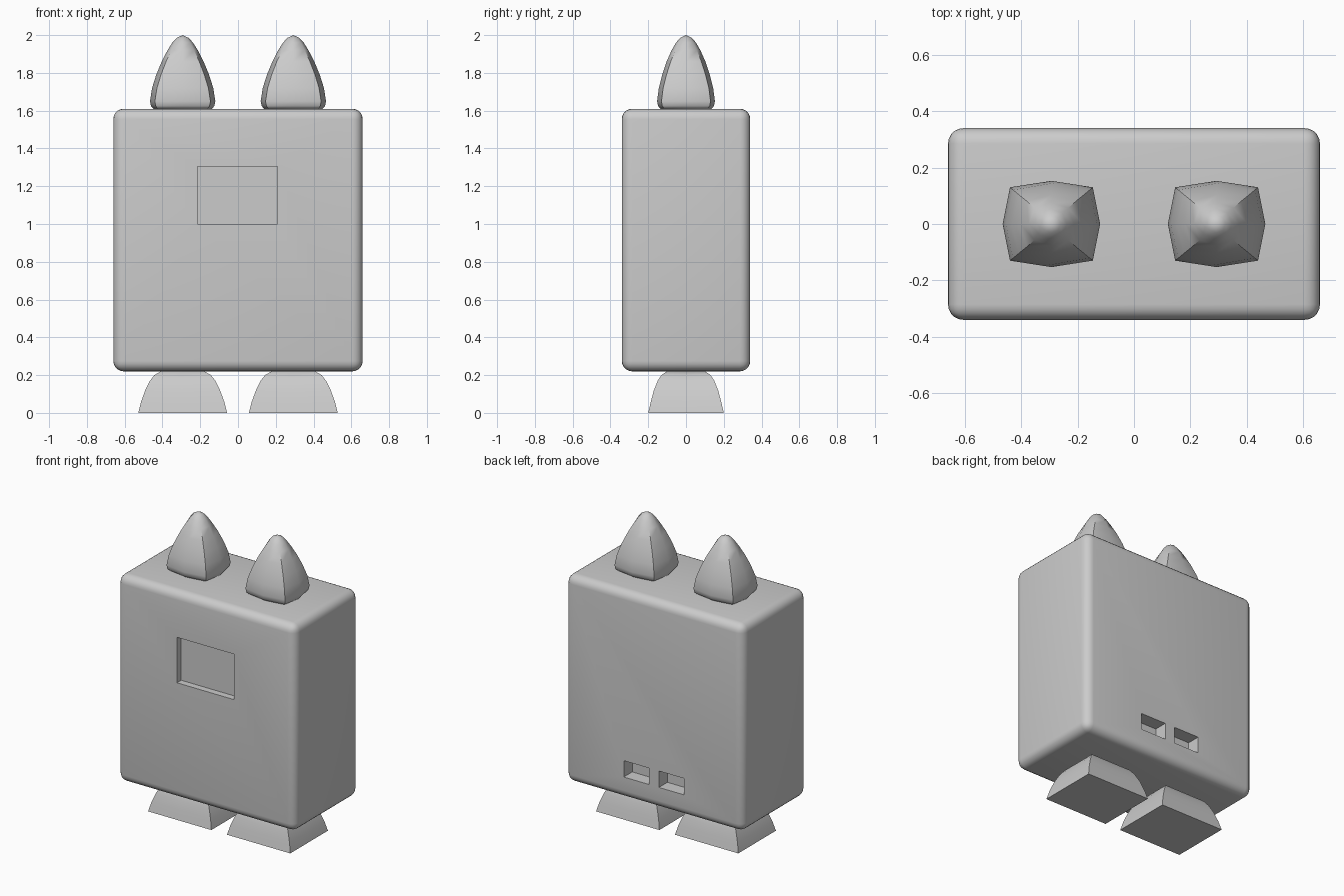
import bpy
import bmesh
from math import radians

cube = bpy.data.objects.get("Cube")
if cube:
    bpy.data.objects.remove(cube, do_unlink=True)

grey = bpy.data.materials.new("plain grey")
grey.use_nodes = True
GREY = (0.6, 0.6, 0.6, 1)
grey.diffuse_color = GREY
grey.node_tree.nodes["Principled BSDF"].inputs["Base Color"].default_value = GREY


def finish(name, bm, smooth=None):
    bmesh.ops.recalc_face_normals(bm, faces=bm.faces)
    mesh = bpy.data.meshes.new(name)
    bm.to_mesh(mesh)
    bm.free()
    mesh.materials.append(grey)
    obj = bpy.data.objects.new(name, mesh)
    bpy.context.collection.objects.link(obj)
    if smooth:
        bpy.ops.object.select_all(action="DESELECT")
        obj.select_set(True)
        bpy.context.view_layer.objects.active = obj
        bpy.ops.object.shade_smooth_by_angle(angle=radians(smooth))
    return obj


def box_mesh(x0, x1, y0, y1, z0, z1):
    bm = bmesh.new()
    bmesh.ops.create_cube(bm, size=1)
    bmesh.ops.scale(bm, vec=(x1 - x0, y1 - y0, z1 - z0), verts=bm.verts)
    bmesh.ops.translate(bm, vec=((x0 + x1) / 2, (y0 + y1) / 2, (z0 + z1) / 2), verts=bm.verts)
    return bm


def loft(name, cx, rings, smooth, tip=None):
    """Eight-sided stack; each ring is (z, half x, half y, corner fullness)."""
    bm = bmesh.new()
    loops = []
    for z, hx, hy, k in rings:
        outline = [(1, 0), (k, k), (0, 1), (-k, k), (-1, 0), (-k, -k), (0, -1), (k, -k)]
        loops.append([bm.verts.new((cx + hx * u, hy * v, z)) for u, v in outline])
    for low, high in zip(loops, loops[1:]):
        for i in range(8):
            j = (i + 1) % 8
            bm.faces.new((low[i], low[j], high[j], high[i]))
    bm.faces.new(loops[0][::-1])
    if tip:
        apex = bm.verts.new((cx, 0, tip))
        for i in range(8):
            bm.faces.new((loops[-1][i], loops[-1][(i + 1) % 8], apex))
    else:
        bm.faces.new(loops[-1])
    return finish(name, bm, smooth)


# Rounded box body
bm = box_mesh(-0.66, 0.66, -0.34, 0.34, 0.22, 1.61)
bmesh.ops.bevel(bm, geom=bm.edges[:], offset=0.055, segments=5, profile=0.5, affect="EDGES")
body = finish("body", bm, 30)

# Screen recess in the front and two sockets in the back
cutters = {
    "screen_cutter": (-0.215, 0.21, -0.5, -0.295, 1.0, 1.305),
    "left_socket_cutter": (0.037, 0.224, 0.25, 0.5, 0.365, 0.475),
    "right_socket_cutter": (-0.224, -0.037, 0.25, 0.5, 0.365, 0.475),
}
for name, bounds in cutters.items():
    cutter = finish(name, box_mesh(*bounds))
    cutter.hide_render = True
    cutter.hide_set(True)
    cut = body.modifiers.new(name, "BOOLEAN")
    cut.operation = "DIFFERENCE"
    cut.solver = "EXACT"
    cut.object = cutter
# Cut before the smoothing modifier, then bake the result
bpy.context.view_layer.objects.active = body
for name in cutters:
    bpy.ops.object.modifier_apply(modifier=name)
for name in cutters:
    bpy.data.objects.remove(bpy.data.objects[name], do_unlink=True)
bpy.ops.object.shade_smooth_by_angle(angle=radians(30))

# Ears and feet
ear = [(1.61, 0.155, 0.135, 0.85), (1.625, 0.168, 0.148, 0.85), (1.65, 0.173, 0.153, 0.85),
       (1.72, 0.162, 0.144, 0.84), (1.79, 0.140, 0.126, 0.82), (1.86, 0.111, 0.103, 0.79),
       (1.92, 0.080, 0.076, 0.75), (1.96, 0.055, 0.053, 0.72), (1.985, 0.032, 0.031, 0.71)]
foot = [(0, 0.235, 0.2, 1), (0.06, 0.22, 0.186, 1), (0.12, 0.198, 0.17, 1),
        (0.17, 0.173, 0.15, 1), (0.2, 0.15, 0.13, 1), (0.22, 0.115, 0.1, 1)]
for side, cx in (("left", 0.293), ("right", -0.293)):
    loft(side + "_ear", cx, ear, 50, tip=2.0)
    loft(side + "_foot", cx, foot, 30)
